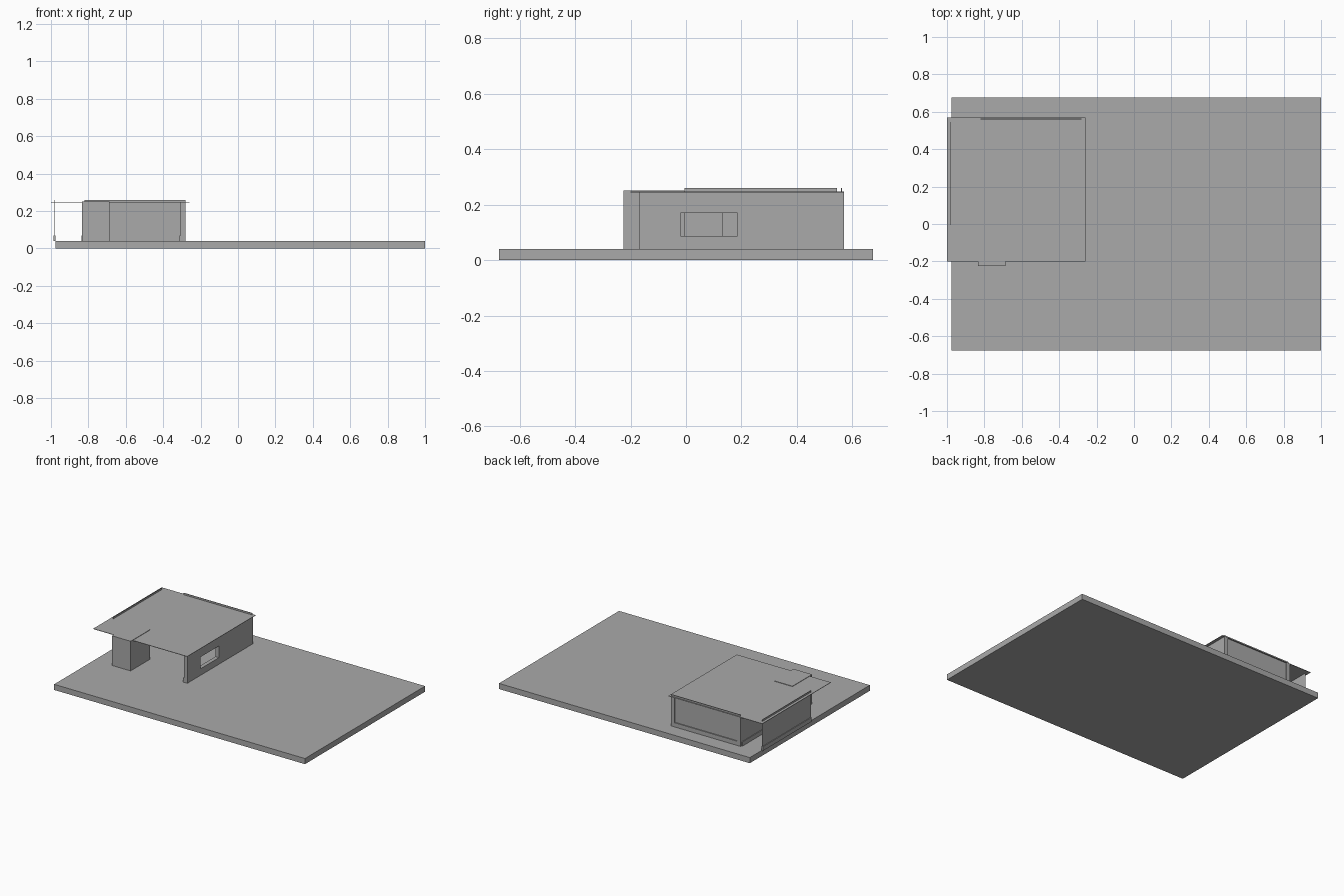
import bpy
import bmesh

if "Cube" in bpy.data.objects:
    bpy.data.objects.remove(bpy.data.objects["Cube"])

# One plain grey for the whole model
grey = bpy.data.materials.new("plain_grey")
grey.diffuse_color = (0.40, 0.40, 0.40, 1.0)
grey.use_nodes = True
grey.node_tree.nodes["Principled BSDF"].inputs["Base Color"].default_value = grey.diffuse_color


def finish(name, bm):
    mesh = bpy.data.meshes.new(name)
    bmesh.ops.recalc_face_normals(bm, faces=bm.faces)
    bm.to_mesh(mesh)
    bm.free()
    mesh.materials.append(grey)
    obj = bpy.data.objects.new(name, mesh)
    bpy.context.collection.objects.link(obj)
    return obj


def box(name, x, y, z):
    """Box from (min, max) pairs on each axis."""
    bm = bmesh.new()
    bmesh.ops.create_cube(bm, size=1)
    for v in bm.verts:
        v.co = [r[0] if c < 0 else r[1] for c, r in zip(v.co, (x, y, z))]
    return finish(name, bm)


def wall_with_window(name, x, ys, zs):
    """Wall along y; ys and zs are outer, inner, inner, outer limits."""
    bm = bmesh.new()
    grid = [[bm.verts.new((x[0], y, z)) for z in zs] for y in ys]
    for i in range(3):
        for j in range(3):
            if (i, j) != (1, 1):
                bm.faces.new((grid[i][j], grid[i + 1][j],
                              grid[i + 1][j + 1], grid[i][j + 1]))
    ext = bmesh.ops.extrude_face_region(bm, geom=bm.faces[:],
                                        use_keep_orig=True)
    for v in ext["geom"]:
        if isinstance(v, bmesh.types.BMVert):
            v.co.x = x[1]
    return finish(name, bm)


FLOOR = 0.04
SKIRT = (FLOOR, 0.07)

# Ground slab and thin flat roof
box("base_slab", (-0.975, 1.0), (-0.675, 0.675), (0, FLOOR))
box("roof", (-1.0, -0.26), (-0.2, 0.57), (0.245, 0.248))

# Entry block that projects past the roof edge
box("entry_block", (-0.835, -0.688), (-0.225, -0.005), (FLOOR, 0.251))

# Right wall with window opening
wall_with_window("right_wall", (-0.308, -0.28), (-0.17, -0.02, 0.185, 0.57),
                 (FLOOR, 0.087, 0.17, 0.246))
box("right_wall_skirting", (-0.314, -0.308), (-0.17, 0.56), SKIRT)

# Back wall panel with its surrounding trim
box("back_wall", (-0.82, -0.28), (0.559, 0.563), (FLOOR, 0.26))
box("back_skirting", (-0.83, -0.308), (0.563, 0.57), SKIRT)
box("back_post", (-0.83, -0.80), (0.555, 0.57), (FLOOR, 0.246))

# Outer and inner left walls with skirting, separated by a passage
for name, x, y0, y1, top in (("outer_left", -0.98, -0.005, 0.545, 0.26),
                             ("inner_left", -0.83, 0.13, 0.56, 0.246)):
    box(name + "_wall", (x - 0.001, x + 0.001), (y0, y1), (FLOOR, top))
    box(name + "_skirting", (x - 0.006, x + 0.005), (y0, y1), SKIRT)
